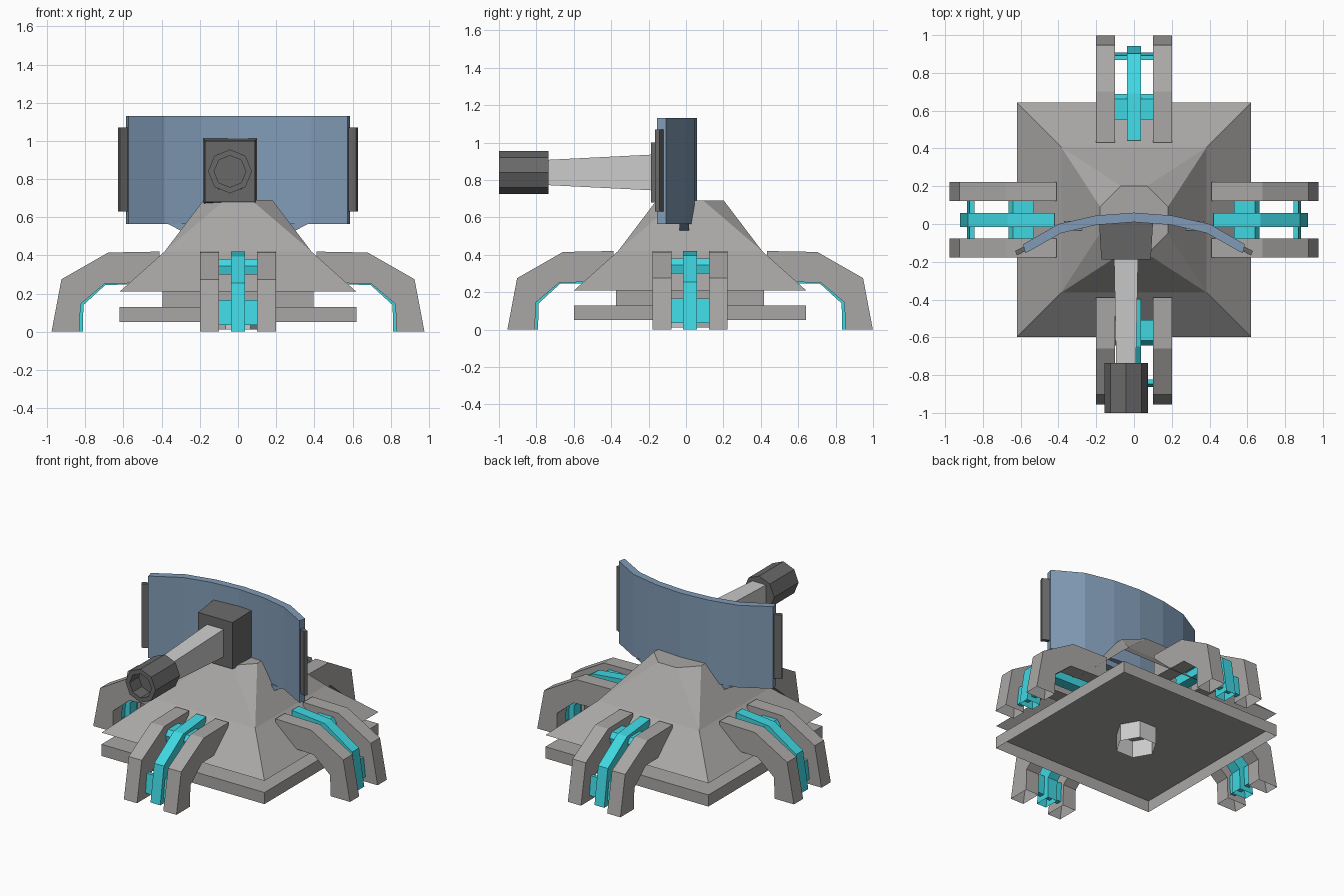
import bpy, bmesh
from math import cos, sin, pi
from mathutils import Matrix

if "Cube" in bpy.data.objects:
    bpy.data.objects.remove(bpy.data.objects["Cube"])

CY = 0.022            # centre of the base in y
GX, GZ = -0.042, 0.84  # gun axis


def material(name, rgb):
    m = bpy.data.materials.new(name)
    m.diffuse_color = (*rgb, 1)
    m.use_nodes = True
    m.node_tree.nodes["Principled BSDF"].inputs["Base Color"].default_value = m.diffuse_color
    return m


CYAN = material("cyan", (0.05, 0.68, 0.76))
BLUE = material("blue", (0.22, 0.33, 0.47))
DARK = material("dark_grey", (0.14, 0.14, 0.14))
GREY = material("mid_grey", (0.40, 0.39, 0.38))


def loft(name, rings, mat=None, matrix=None, caps=(True, True), open_side=False):
    """Skin a chain of equal-length rings; caps and the last side are optional."""
    bm = bmesh.new()
    vs = [[bm.verts.new(p) for p in r] for r in rings]
    n = len(rings[0])
    for a, b in zip(vs, vs[1:]):
        for i in range(n - open_side):
            j = (i + 1) % n
            bm.faces.new((a[i], a[j], b[j], b[i]))
    for use, ring in zip(caps, (vs[0], vs[-1])):
        if use:
            bm.faces.new(ring)
    bmesh.ops.remove_doubles(bm, verts=bm.verts, dist=1e-5)
    bmesh.ops.recalc_face_normals(bm, faces=bm.faces)
    if matrix:
        bm.transform(matrix)
    me = bpy.data.meshes.new(name)
    bm.to_mesh(me)
    bm.free()
    if mat:
        me.materials.append(mat)
    ob = bpy.data.objects.new(name, me)
    bpy.context.collection.objects.link(ob)
    return ob


def rect_z(r, z):
    return [(-r, CY - r, z), (r, CY - r, z), (r, CY + r, z), (-r, CY + r, z)]


def rect_y(w, h, y):
    return [(GX - w, y, GZ - h), (GX + w, y, GZ - h), (GX + w, y, GZ + h), (GX - w, y, GZ + h)]


def oct_z(r, c, z):
    """Square of half-size r whose flats have half-length c."""
    pts = [(r, c), (c, r), (-c, r), (-r, c), (-r, -c), (-c, -r), (c, -r), (r, -c)]
    return [(x, y + CY, z) for x, y in pts]


def ngon_y(r, n, y):
    return [(GX + r * cos(2 * pi * i / n), y, GZ + r * sin(2 * pi * i / n)) for i in range(n)]


def ngon_z(r, n, z):
    return [(r * cos(2 * pi * i / n), CY + r * sin(2 * pi * i / n), z) for i in range(n)]


# stepped base, sloping skirt and underside tube, all hollow from below
UNDER_OPEN = (False, True)
loft("base_plate", [rect_z(0.62, 0.05), rect_z(0.62, 0.13)], GREY, caps=UNDER_OPEN)
loft("base_step", [rect_z(0.395, 0.13), rect_z(0.395, 0.21)], GREY, caps=UNDER_OPEN)
loft("sloped_body", [oct_z(0.62, 0.62, 0.21), oct_z(0.385, 0.385, 0.42), oct_z(0.18, 0.07, 0.69)],
     GREY, caps=UNDER_OPEN)
loft("underside_tube", [ngon_z(0.13, 6, 0.012), ngon_z(0.13, 6, 0.13)], caps=(False, False))

# leg profiles (distance out, height); the last side is the open foot
RAIL = [(0.977, 0), (0.925, 0.275), (0.68, 0.415), (0.41, 0.42),
        (0.41, 0.26), (0.70, 0.25), (0.825, 0.145), (0.83, 0)]
STRIP = [(0.92, 0), (0.88, 0.255), (0.67, 0.395), (0.42, 0.42),
         (0.43, 0.25), (0.695, 0.245), (0.81, 0.14), (0.813, 0)]
UPPER = [(0.53, 0.38), (0.64, 0.38), (0.665, 0.345), (0.655, 0.30), (0.53, 0.30)]
LOWER = [(0.845, 0.165), (0.87, 0.165), (0.885, 0.035), (0.85, 0.035)]


def extrude_leg(name, prof, y0, y1, mat, matrix, foot=False):
    loft(name, [[(x, y, z) for x, z in prof] for y in (y0, y1)], mat, matrix, open_side=foot)


# four legs: two grey side rails, a cyan centre strip and two cyan links
for k, side in enumerate(("right", "back", "left", "front")):
    m = Matrix.Translation((0, CY, 0)) @ Matrix.Rotation(k * pi / 2, 4, 'Z')
    extrude_leg(side + "_leg_rail_a", RAIL, 0.1, 0.2, GREY, m, True)
    extrude_leg(side + "_leg_rail_b", RAIL, -0.2, -0.1, GREY, m, True)
    extrude_leg(side + "_leg_strip", STRIP, -0.037, 0.037, CYAN, m, True)
    extrude_leg(side + "_leg_upper_link", UPPER, -0.1, 0.1, CYAN, m)
    extrude_leg(side + "_leg_lower_link", LOWER, -0.1, 0.1, CYAN, m)

# curved shield
front = [(0, 0.01), (0.2, -0.005), (0.385, -0.048), (0.575, -0.155)]
back = [(0, 0.06), (0.2, 0.045), (0.4, 0.0), (0.587, -0.108)]
mirrored = lambda pts: [(-x, y) for x, y in pts[:0:-1]] + pts
outline = mirrored(front) + mirrored(back)[::-1]
loft("shield", [[(x, y, z) for x, y in outline] for z in (0.565, 1.13)], BLUE)

# tapered mount under the shield, running inside the body
mount = [(-0.37, 0.566), (0.37, 0.566), (0.29, 0.525), (-0.29, 0.525)]
loft("shield_mount", [[(x, y, z) for x, z in mount] for y in (-0.035, 0.015)], BLUE)

# side plates, mirrored left and right
for s, side in ((1, "right"), (-1, "left")):
    plate = [(0.555, -0.105), (0.63, -0.143), (0.619, -0.167), (0.555, -0.132)]
    loft(side + "_side_plate", [[(s * x, y, z) for x, y in plate] for z in (0.63, 1.07)], DARK)

# gun: housing block, tapered barrel, hollow octagonal muzzle
loft("gun_housing", [rect_y(0.144, 0.175, 0.03), rect_y(0.131, 0.16, -0.187)], DARK)
loft("gun_barrel", [rect_y(0.064, 0.097, -0.15), rect_y(0.052, 0.067, -0.75)])
loft("gun_muzzle", [ngon_y(0.115, 8, -0.735), ngon_y(0.115, 8, -1.0),
                    ngon_y(0.083, 8, -1.0), ngon_y(0.083, 8, -0.9)], DARK)
